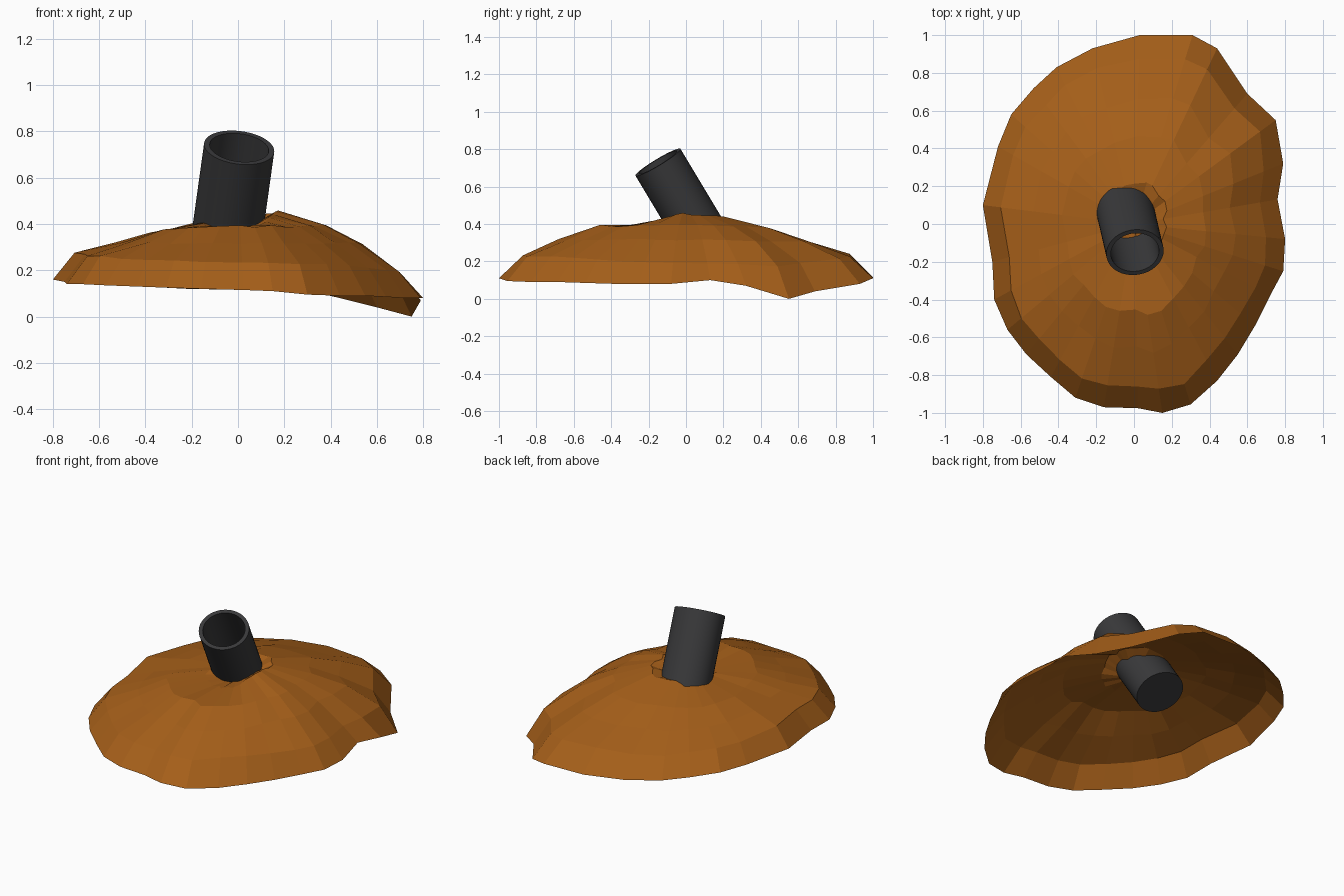
import bpy, bmesh, math, random
from mathutils import Vector, Matrix

if "Cube" in bpy.data.objects:
    bpy.data.objects.remove(bpy.data.objects["Cube"])

random.seed(4)


def material(name, col):
    m = bpy.data.materials.new(name)
    m.diffuse_color = (*col, 1)
    m.use_nodes = True
    m.node_tree.nodes["Principled BSDF"].inputs["Base Color"].default_value = m.diffuse_color
    return m


def finish(bm, name, mat):
    me = bpy.data.meshes.new(name)
    bm.to_mesh(me)
    bm.free()
    ob = bpy.data.objects.new(name, me)
    bpy.context.collection.objects.link(ob)
    me.materials.append(mat)
    return ob


def bridge(bm, a, b):
    n = len(a)
    for i in range(n):
        j = (i + 1) % n
        bm.faces.new((a[i], a[j], b[j], b[i]))


def cap(bm, ring, centre):
    c = bm.verts.new(centre)
    for i in range(len(ring)):
        bm.faces.new((ring[i], ring[(i + 1) % len(ring)], c))


# Mound shell: irregular rim outline, counter-clockwise
rim = [(.80, -.08, .08), (.76, .13, .10), (.79, .32, .07), (.75, .55, 0),
       (.60, .69, .04), (.44, .93, .08), (.31, 1, .11), (.03, 1, .115),
       (-.22, .93, .12), (-.41, .83, .13), (-.53, .72, .14), (-.65, .58, .15),
       (-.72, .41, .155), (-.80, .10, .16), (-.75, -.20, .15), (-.74, -.40, .14),
       (-.67, -.56, .14), (-.57, -.69, .135), (-.44, -.81, .13), (-.31, -.92, .125),
       (-.16, -.97, .12), (.02, -.975, .115), (.15, -1, .11), (.30, -.955, .095),
       (.44, -.83, .09), (.55, -.69, .09), (.64, -.54, .085), (.72, -.38, .08),
       (.79, -.25, .08)]
# Inner rings: share of the rim radius, then heights at right, left, front, back
rings = [(.88, .195, .275, .235, .235), (.67, .315, .315, .32, .305),
         (.47, .395, .36, .39, .375), (.21, .455, .405, .385, .435),
         (.10, .40, .39, .375, .40)]

bm = bmesh.new()
prev = [bm.verts.new(p) for p in rim]
for f, r, l, fr, bk in rings:
    cur = []
    for x, y, z in rim:
        a = math.atan2(y, x)
        c, s = math.cos(a), math.sin(a)
        h = (r if c > 0 else l) * c * c + (bk if s > 0 else fr) * s * s
        if f > .8:
            h += .35 * (z - .11) * (c > 0 and s > 0)
        g = f + random.uniform(-.012, .012)
        cur.append(bm.verts.new((x * g, y * g, h + random.uniform(-.005, .005))))
    bridge(bm, prev, cur)
    prev = cur
cap(bm, prev, (0, 0, .375))
finish(bm, "mound_shell", material("orange_brown", (.38, .115, .01)))

# Tilted tube: open at the top, closed at the bottom
top = Vector((.005, -.15, .73))
bottom = Vector((-.066, .156, .22))
axis = (top - bottom).normalized()
side = Vector((1, 0, 0))
side = (side - axis * side.dot(axis)).normalized()
other = axis.cross(side)
length = (top - bottom).length
bm = bmesh.new()
N = 40
prev = None
for scale, t in [(1, 0), (1, length), (.84, length), (.84, .01)]:
    cur = []
    for i in range(N):
        a = 2 * math.pi * i / N
        cur.append(bm.verts.new(bottom + axis * t + side * (.153 * scale * math.cos(a))
                                + other * (.14 * scale * math.sin(a))))
    if prev:
        bridge(bm, prev, cur)
    else:
        cap(bm, cur[::-1], bottom)
    prev = cur
cap(bm, prev, bottom + axis * .01)
tube = finish(bm, "tilted_tube", material("dark_grey", (.04, .04, .042)))
bpy.context.view_layer.objects.active = tube
tube.select_set(True)
bpy.ops.object.shade_smooth_by_angle(angle=math.radians(35))
